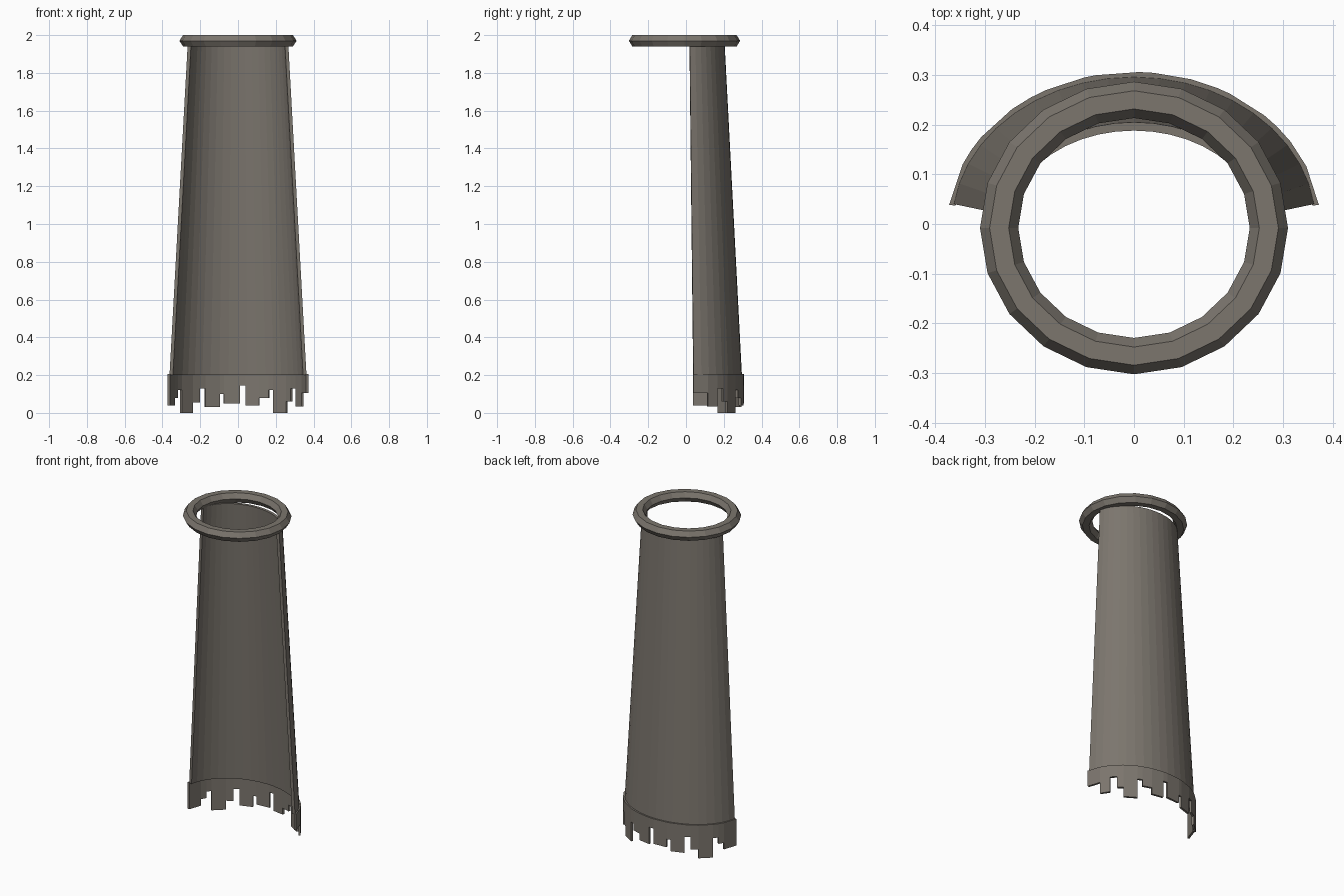
import bpy, bmesh
from math import cos, sin, pi, radians, acos

if "Cube" in bpy.data.objects:
    bpy.data.objects.remove(bpy.data.objects["Cube"])

mat = bpy.data.materials.new("dark_cloth")
mat.diffuse_color = (0.2, 0.18, 0.155, 1)
mat.use_nodes = True
mat.node_tree.nodes["Principled BSDF"].inputs["Base Color"].default_value = mat.diffuse_color


def finish(name, bm):
    bmesh.ops.recalc_face_normals(bm, faces=bm.faces)
    me = bpy.data.meshes.new(name)
    bm.to_mesh(me)
    bm.free()
    me.materials.append(mat)
    ob = bpy.data.objects.new(name, me)
    bpy.context.collection.objects.link(ob)
    return ob


def bridge(bm, loops, closed):
    """Join successive closed cross-sections with quads."""
    n = len(loops[0])
    pairs = list(zip(loops, loops[1:]))
    if closed:
        pairs.append((loops[-1], loops[0]))
    for a, b in pairs:
        for k in range(n):
            m = (k + 1) % n
            bm.faces.new((a[k], a[m], b[m], b[k]))
    if not closed:
        bm.faces.new(loops[0])
        bm.faces.new(loops[-1][::-1])


# Collar: 20-sided ring with a flattened hexagonal section
bm = bmesh.new()
loops = []
for i in range(20):
    a = 2 * pi * i / 20
    loop = []
    for k in range(6):
        b = 2 * pi * k / 6
        r = 0.2715 + 0.0385 * cos(b)
        z = 1.97 + 0.03 * sin(b) / sin(pi / 3)
        loop.append(bm.verts.new((r * cos(a), -0.008 + 0.95 * r * sin(a), z)))
    loops.append(loop)
bridge(bm, loops, True)
finish("collar_ring", bm)

# Cape: thick half-elliptical shell, flaring towards the hem
bm = bmesh.new()
section = [(0.268, 0.205, 1.945, 5.6), (0.366, 0.296, 0.2, 7.8),
           (0.348, 0.279, 0.2, 7.8), (0.250, 0.188, 1.945, 5.6)]
loops = []
N = 20
for i in range(N + 1):
    loop = []
    for rx, ry, z, edge in section:
        t = radians(edge + (180 - 2 * edge) * i / N)
        loop.append(bm.verts.new((rx * cos(t), ry * sin(t), z)))
    loops.append(loop)
bridge(bm, loops, False)
finish("cape", bm)

# Ragged hem: (left x of each strip, its lower height)
strips = [(-0.372, 0.04), (-0.345, 0.08), (-0.328, 0.12), (-0.308, 0.0), (-0.246, 0.055),
          (-0.208, 0.13), (-0.177, 0.03), (-0.10, 0.10), (-0.077, 0.05),
          (0.01, 0.145), (0.04, 0.04), (0.114, 0.08), (0.167, 0.12),
          (0.193, 0.0), (0.262, 0.06), (0.288, 0.13), (0.315, 0.035), (0.347, 0.105)]
TOP = 0.205
bm = bmesh.new()
xs = [s[0] for s in strips] + [0.372]
lows = [s[1] for s in strips]


def rim(x):
    t = acos(max(-0.9933, min(0.9933, x / 0.375)))
    return [(rx * cos(t), ry * sin(t)) for rx, ry in ((0.375, 0.306), (0.362, 0.293))]


def quad(*pts):
    bm.faces.new([bm.verts.new(p) for p in pts])


for i, z in enumerate(lows):
    (ao, ai), (bo, bi) = rim(xs[i]), rim(xs[i + 1])
    quad((*ao, z), (*bo, z), (*bo, TOP), (*ao, TOP))
    quad((*bi, z), (*ai, z), (*ai, TOP), (*bi, TOP))
    quad((*ao, TOP), (*bo, TOP), (*bi, TOP), (*ai, TOP))
    quad((*ai, z), (*bi, z), (*bo, z), (*ao, z))
# step walls between neighbouring strips and at both ends
heights = [TOP] + lows + [TOP]
for x, l, r in zip(xs, heights, heights[1:]):
    o, n = rim(x)
    quad((*o, l), (*n, l), (*n, r), (*o, r))
bmesh.ops.remove_doubles(bm, verts=bm.verts, dist=1e-5)
finish("ragged_hem", bm)
